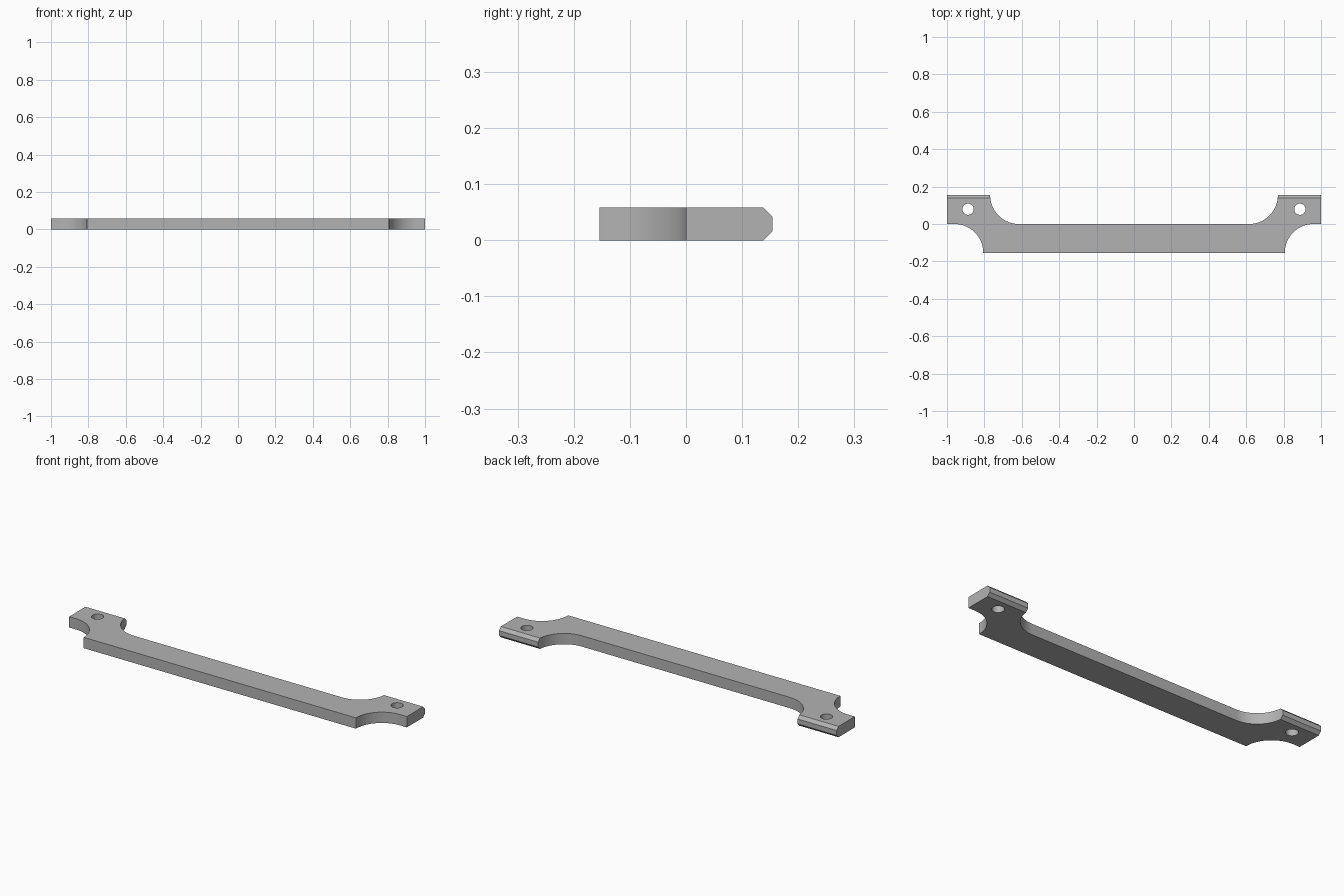
import bpy, bmesh, math
from mathutils import Vector

if "Cube" in bpy.data.objects:
    bpy.data.objects.remove(bpy.data.objects["Cube"])

R = 0.154          # fillet radius, also half the depth
THICK = 0.058
CH = 0.016         # chamfer on the rear lip

grey = bpy.data.materials.new("mid grey")
grey.diffuse_color = (0.45, 0.45, 0.45, 1)
grey.use_nodes = True
grey.node_tree.nodes["Principled BSDF"].inputs["Base Color"].default_value = grey.diffuse_color


def prism(name, points, direction):
    """Extrude a closed outline along a direction."""
    bm = bmesh.new()
    face = bm.faces.new([bm.verts.new(p) for p in points])
    ext = bmesh.ops.extrude_face_region(bm, geom=[face])
    verts = [v for v in ext["geom"] if isinstance(v, bmesh.types.BMVert)]
    bmesh.ops.translate(bm, verts=verts, vec=Vector(direction))
    bmesh.ops.recalc_face_normals(bm, faces=bm.faces)
    mesh = bpy.data.meshes.new(name)
    bm.to_mesh(mesh)
    bm.free()
    mesh.materials.append(grey)
    obj = bpy.data.objects.new(name, mesh)
    bpy.context.collection.objects.link(obj)
    return obj


def arc(cx, cy, r, start, end, steps=24):
    return [(cx + r * math.cos(math.radians(start + (end - start) * i / steps)),
             cy + r * math.sin(math.radians(start + (end - start) * i / steps)))
            for i in range(steps + 1)]


def cut(target, cutter, operation):
    mod = target.modifiers.new(cutter.name, "BOOLEAN")
    mod.object = cutter
    mod.operation = operation
    mod.solver = "EXACT"
    cutter.hide_render = True
    cutter.hide_set(True)


# Plan outline of the bar: concave front corner, end tab, concave inner corner
right = arc(0.96, -R, R, 180, 90) + [(1, 0), (1, 0.3), (0.615 + R, 0.3)]
right += arc(0.615, R, R, 0, -90)
outline = right + [(-x, y) for x, y in reversed(right)]
bar = prism("handle_bar", [(x, y, -0.1) for x, y in outline], (0, 0, 0.3))

# Side profile limits the thickness and chamfers the rear lip
profile = [(-0.3, 0), (R - CH, 0), (R, CH), (R, THICK - CH),
           (R - CH, THICK), (-0.3, THICK)]
side = prism("side_profile_cutter", [(-1.2, y, z) for y, z in profile], (2.4, 0, 0))
cut(bar, side, "INTERSECT")

# Screw holes in the end tabs
for sx, label in ((-1, "left"), (1, "right")):
    ring = arc(sx * 0.887, 0.079, 0.03, 0, 360, 32)[:-1]
    hole = prism(label + "_hole_cutter", [(x, y, -0.2) for x, y in ring], (0, 0, 0.6))
    cut(bar, hole, "DIFFERENCE")

# Bake the cuts, then smooth the curved walls only
bpy.context.view_layer.objects.active = bar
bar.select_set(True)
for mod in list(bar.modifiers):
    bpy.ops.object.modifier_apply(modifier=mod.name)
bpy.ops.object.shade_smooth_by_angle(angle=math.radians(25))
for obj in list(bpy.data.objects):
    if obj != bar:
        bpy.data.objects.remove(obj)
